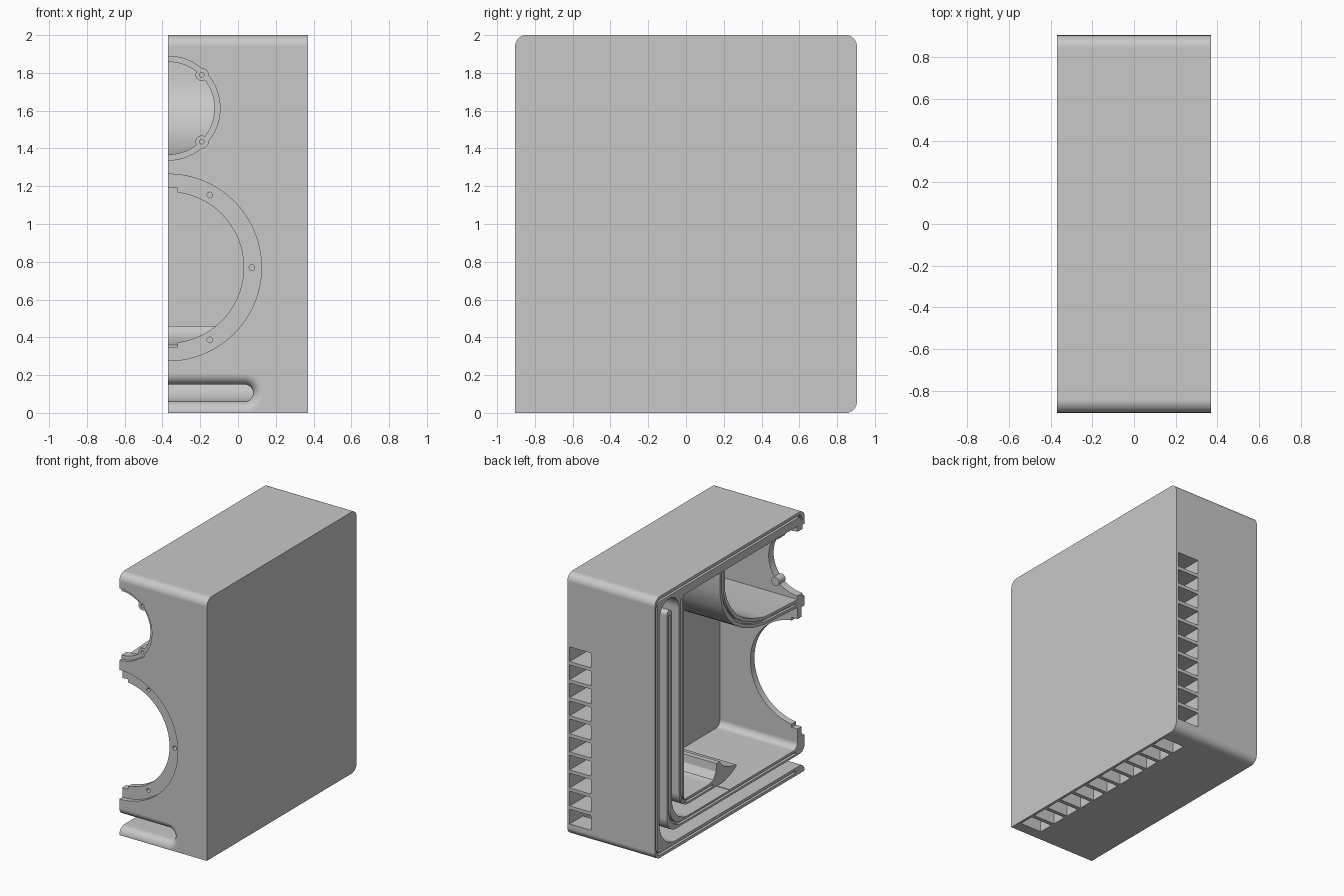
import bpy, bmesh, math
from mathutils import Vector

cube = bpy.data.objects.get("Cube")
if cube:
    bpy.data.objects.remove(cube)

GREY = (0.58, 0.58, 0.58, 1)
mat = bpy.data.materials.new("plain grey")
mat.use_nodes = True
mat.diffuse_color = GREY
mat.node_tree.nodes["Principled BSDF"].inputs["Base Color"].default_value = GREY

OPEN = -0.37      # the open joint face
FRONT, BACK = -0.905, 0.905


def make(name, bm):
    bmesh.ops.recalc_face_normals(bm, faces=bm.faces)
    mesh = bpy.data.meshes.new(name)
    bm.to_mesh(mesh)
    bm.free()
    mesh.materials.append(mat)
    ob = bpy.data.objects.new(name, mesh)
    bpy.context.collection.objects.link(ob)
    return ob


def loft(name, rings):
    """Closed solid through matching rings of points."""
    bm = bmesh.new()
    loops = [[bm.verts.new(p) for p in ring] for ring in rings]
    n = len(loops[0])
    for a, b in zip(loops, loops[1:]):
        for i in range(n):
            j = (i + 1) % n
            bm.faces.new((a[i], a[j], b[j], b[i]))
    bm.faces.new(loops[0])
    bm.faces.new(loops[-1])
    return make(name, bm)


def side_prism(name, pts, x0, x1):
    return loft(name, [[(x, y, z) for y, z in pts] for x in (x0, x1)])


def disc(name, x, z, r, y0, y1, n=96):
    ring = [(x + r * math.cos(2 * math.pi * i / n), z + r * math.sin(2 * math.pi * i / n))
            for i in range(n)]
    return loft(name, [[(px, y, pz) for px, pz in ring] for y in (y0, y1)])


def boxes(name, spans):
    bm = bmesh.new()
    for lo, hi in spans:
        for v in bmesh.ops.create_cube(bm, size=1)["verts"]:
            v.co = Vector([h if c > 0 else l for c, l, h in zip(v.co, lo, hi)])
    return make(name, bm)


def arc(cy, cz, r, a0, a1, n=12):
    angles = [math.radians(a0 + (a1 - a0) * i / n) for i in range(n + 1)]
    return [(cy + r * math.cos(a), cz + r * math.sin(a)) for a in angles]


def ribbon(path, width):
    """Outline of a strip of even width along a path."""
    left, right = [], []
    pts = [Vector(p) for p in path]
    for i, p in enumerate(pts):
        t = pts[min(i + 1, len(pts) - 1)] - pts[max(i - 1, 0)]
        side = Vector((-t.y, t.x)).normalized() * width / 2
        left.append(tuple(p + side))
        right.append(tuple(p - side))
    return left + right[::-1]


def combine(target, tool, operation="DIFFERENCE"):
    mod = target.modifiers.new("cut", "BOOLEAN")
    mod.object, mod.operation, mod.solver = tool, operation, "EXACT"
    bpy.context.view_layer.update()
    graph = bpy.context.evaluated_depsgraph_get()
    mesh = bpy.data.meshes.new_from_object(target.evaluated_get(graph))
    target.modifiers.clear()
    target.data = mesh
    bpy.data.objects.remove(tool)


# Outer half shell, rounded at all corners but the lower front
R = 0.06
outline = ([(FRONT, 0)] + arc(BACK - R, R, R, -90, 0) + arc(BACK - R, 2 - R, R, 0, 90)
           + arc(FRONT + R, 2 - R, R, 90, 180))
shell = side_prism("speaker_cabinet_half", outline, OPEN, 0.37)

# Main chamber; the port lip rises from its tip to a crest with a hollow behind
DEPTH = 0.285
chamber = arc(-0.77, 0.25, 0.05, 180, 270, 6) + [(0.05, 0.2), (0.02, 0.28), (-0.08, 0.345)]
chamber += [(-0.08, 0.36), (0, 0.375), (0.06, 0.4), (0.1, 0.43), (0.12, 0.46), (0.16, 0.46),
            (0.165, 0.4), (0.2, 0.35), (0.25, 0.335), (0.55, 0.335), (0.55, 1.9), (0.12, 1.9)]
chamber += [(0.12, 1.75), (0.09, 1.62), (0.03, 1.52), (-0.05, 1.44), (-0.15, 1.38),
            (-0.28, 1.33), (-0.42, 1.3), (-0.82, 1.28)]
combine(shell, side_prism("chamber", chamber, -0.5, DEPTH))

# Small upper chamber with a curved back wall
upper = [(-0.82, 1.34), (-0.42, 1.36), (-0.28, 1.4), (-0.17, 1.45), (-0.08, 1.51),
         (-0.02, 1.58), (0.03, 1.66), (0.06, 1.75), (0.06, 1.9), (-0.82, 1.9)]
combine(shell, side_prism("upper_chamber", upper, -0.5, DEPTH))

# Folded port: along the bottom, up the back, over the rib and down again
duct_end = 0.08
path = ([(-0.8, 0.105)] + arc(0.65, 0.26, 0.155, -90, 0) + arc(0.73, 1.82, 0.075, 0, 180, 16)
        + arc(0.5, 0.395, 0.155, 0, -90) + [(0, 0.24)])
combine(shell, side_prism("port", ribbon(path, 0.09), -0.5, duct_end))
flare = [(0.15, 0.21), (0.15, 0.28), (0.06, 0.29), (-0.02, 0.315), (-0.08, 0.345),
         (-0.1, 0.345), (-0.1, 0.21)]
combine(shell, side_prism("port_flare", flare, -0.5, duct_end))


# Flared port mouth in the front
def stadium(y, grow):
    r = 0.045 + grow
    end = arc(duct_end - 0.045, 0.105, r, -90, 90, 20)
    return [(-0.6, y, 0.105 - r)] + [(x, y, z) for x, z in end] + [(-0.6, y, 0.105 + r)]


FLARE = 0.058
rings = [stadium(FRONT - 0.05, FLARE)]
for i in range(11):
    a = math.pi / 2 * i / 10
    rings.append(stadium(FRONT + FLARE * (1 - math.cos(a)), FLARE * (1 - math.sin(a))))
rings.append(stadium(-0.78, 0))
combine(shell, loft("port_mouth", rings))

# Large driver opening: shallow seat, through hole, key notches, screw holes
WZ, TZ = 0.77, 1.613
combine(shell, disc("large_seat", OPEN, WZ, 0.494, -1, -0.87, 128))
combine(shell, disc("large_hole", OPEN, WZ, 0.4, -1, -0.7, 128))
combine(shell, boxes("key_notch", [((-0.5, -1, 0.35), (-0.32, -0.8, 1.19))]))
for angle in (-60, 0, 60):
    a = math.radians(angle)
    combine(shell, disc("screw", OPEN + 0.443 * math.cos(a), WZ + 0.443 * math.sin(a),
                        0.015, -1, -0.83, 20))

# Small driver opening: seat, hole, and two screw bosses on its rim
combine(shell, disc("small_seat", OPEN, TZ, 0.275, -1, -0.88))
combine(shell, disc("small_hole", OPEN, TZ, 0.245, -1, -0.7))
for s in (-1, 1):
    x, z = OPEN + 0.178, TZ + s * 0.177
    combine(shell, disc("boss_seat", x, z, 0.034, -1, -0.88, 32))
    combine(shell, disc("boss", x, z, 0.033, -0.881, -0.805, 32), "UNION")
    combine(shell, disc("boss_hole", x, z, 0.012, -1, -0.83, 20))

# Rows of blind vents on the back and the underside
back = [((0.17, 0.69, z), (0.35, 1, z + 0.112))
        for z in [0.09 + 0.138 * i for i in range(10)]]
combine(shell, boxes("back_vents", back))
under = [((0.17, y, -0.1), (0.35, y + 0.115, 0.15))
         for y in [-0.82 + 0.145 * i for i in range(11)]]
combine(shell, boxes("underside_vents", under))

# Sealing grooves along the open edge, the port rib and the inner walls
edge = ([(-0.8, 0.03)] + arc(0.84, 0.07, 0.04, -90, 0) + arc(0.84, 1.93, 0.04, 0, 90)
        + arc(-0.83, 1.93, 0.04, 90, 180))
rib = [(-0.8, 0.174)] + arc(0.58, 0.325, 0.151, -90, 0) + [(0.731, 1.81)]
inner = [(0.58, 1.88)] + arc(0.5, 0.388, 0.08, 0, -90, 6) + [(0.2, 0.308)]
cup = [(0.09, 1.9), (0.09, 1.75), (0.06, 1.64), (0, 1.55), (-0.065, 1.475), (-0.16, 1.415),
       (-0.28, 1.365), (-0.42, 1.33), (-0.8, 1.31)]
for line in (edge, rib, inner, cup):
    combine(shell, side_prism("groove", ribbon(line, 0.016), -0.5, OPEN + 0.02))

# Smooth the rounded parts and keep the edges sharp and the flats even
for ob in bpy.context.selected_objects:
    ob.select_set(False)
shell.select_set(True)
bpy.context.view_layer.objects.active = shell
bpy.ops.object.shade_smooth_by_angle(angle=math.radians(30))
even = shell.modifiers.new("even_flats", "WEIGHTED_NORMAL")
even.keep_sharp = True
